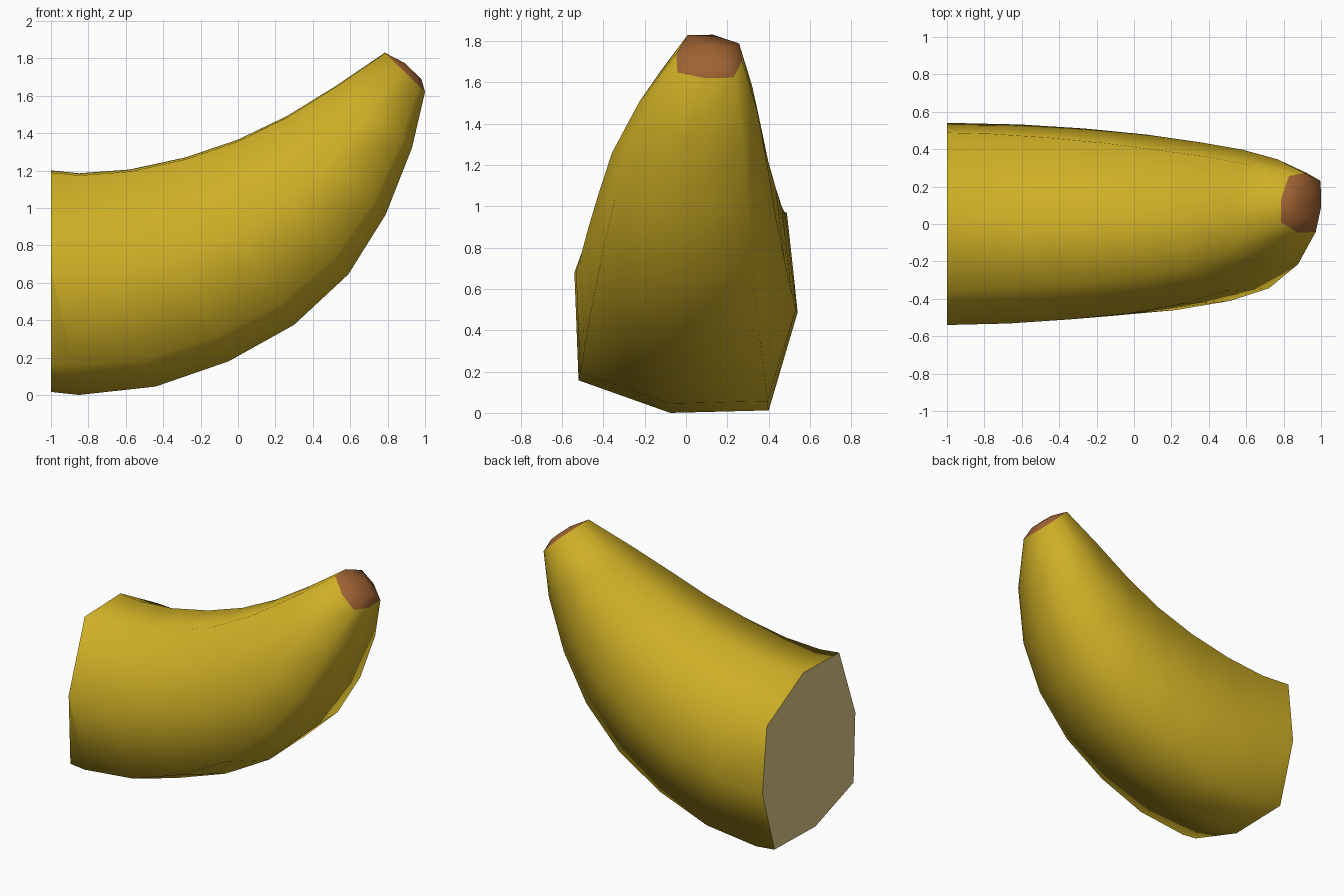
import bpy, bmesh

if "Cube" in bpy.data.objects:
    bpy.data.objects.remove(bpy.data.objects["Cube"])


def material(name, colour):
    m = bpy.data.materials.new(name)
    m.diffuse_color = (*colour, 1)
    m.use_nodes = True
    m.node_tree.nodes["Principled BSDF"].inputs["Base Color"].default_value = m.diffuse_color
    return m


# cross-section: (sideways y, fraction from outer to inner curve)
SECTION = [(-.355, .99), (-.54, .56), (-.52, .13), (-.076, 0),
           (.40, .01), (.54, .40), (.49, .80), (.064, 1.0)]

# rings across the bend: outer curve x, z / inner curve x, z / width scale / y shift
RINGS = [(-1.27, .045, -1.38, 1.255, 1, 0),
         (-.85, 0, -1.12, 1.213, 1, 0),
         (-.44, .045, -.85, 1.185, .985, 0),
         (-.05, .18, -.58, 1.205, .945, 0),
         (.30, .375, -.28, 1.27, .885, 0),
         (.59, .645, .0, 1.365, .80, .005),
         (.79, .965, .26, 1.49, .70, .02),
         (.93, 1.32, .52, 1.65, .53, .06),
         (1.0, 1.62, .785, 1.83, .295, .112),
         (.98, 1.69, .89, 1.775, .14, .115)]

bm = bmesh.new()
loops = []
for ox, oz, ix, iz, w, shift in RINGS:
    loops.append([bm.verts.new((ox + (ix - ox) * t, y * w + shift, oz + (iz - oz) * t))
                  for y, t in SECTION])

# yellow peel, with the last band forming the rounded brown tip
n = len(SECTION)
for k, (a, b) in enumerate(zip(loops, loops[1:])):
    for i in range(n):
        j = (i + 1) % n
        f = bm.faces.new((a[i], a[j], b[j], b[i]))
        f.smooth = True
        f.material_index = 2 if k == len(RINGS) - 2 else 0
end = bm.faces.new(loops[-1])
end.smooth = True
end.material_index = 2

# slice straight across and fill the cut end
geom = bm.verts[:] + bm.edges[:] + bm.faces[:]
bmesh.ops.bisect_plane(bm, geom=geom, plane_co=(-1, 0, 0), plane_no=(-1, 0, 0),
                       clear_outer=True)
rim = [e for e in bm.edges if e.is_boundary]
for f in bmesh.ops.contextual_create(bm, geom=rim)["faces"]:
    f.material_index = 1
    f.smooth = False
for e in rim:
    e.smooth = False

bmesh.ops.recalc_face_normals(bm, faces=bm.faces)
mesh = bpy.data.meshes.new("half_banana")
bm.to_mesh(mesh)
bm.free()
for m in (material("yellow peel", (.62, .43, .019)),
          material("cream flesh", (.76, .60, .25)),
          material("brown tip", (.35, .125, .033))):
    mesh.materials.append(m)
obj = bpy.data.objects.new("half_banana", mesh)
bpy.context.collection.objects.link(obj)
